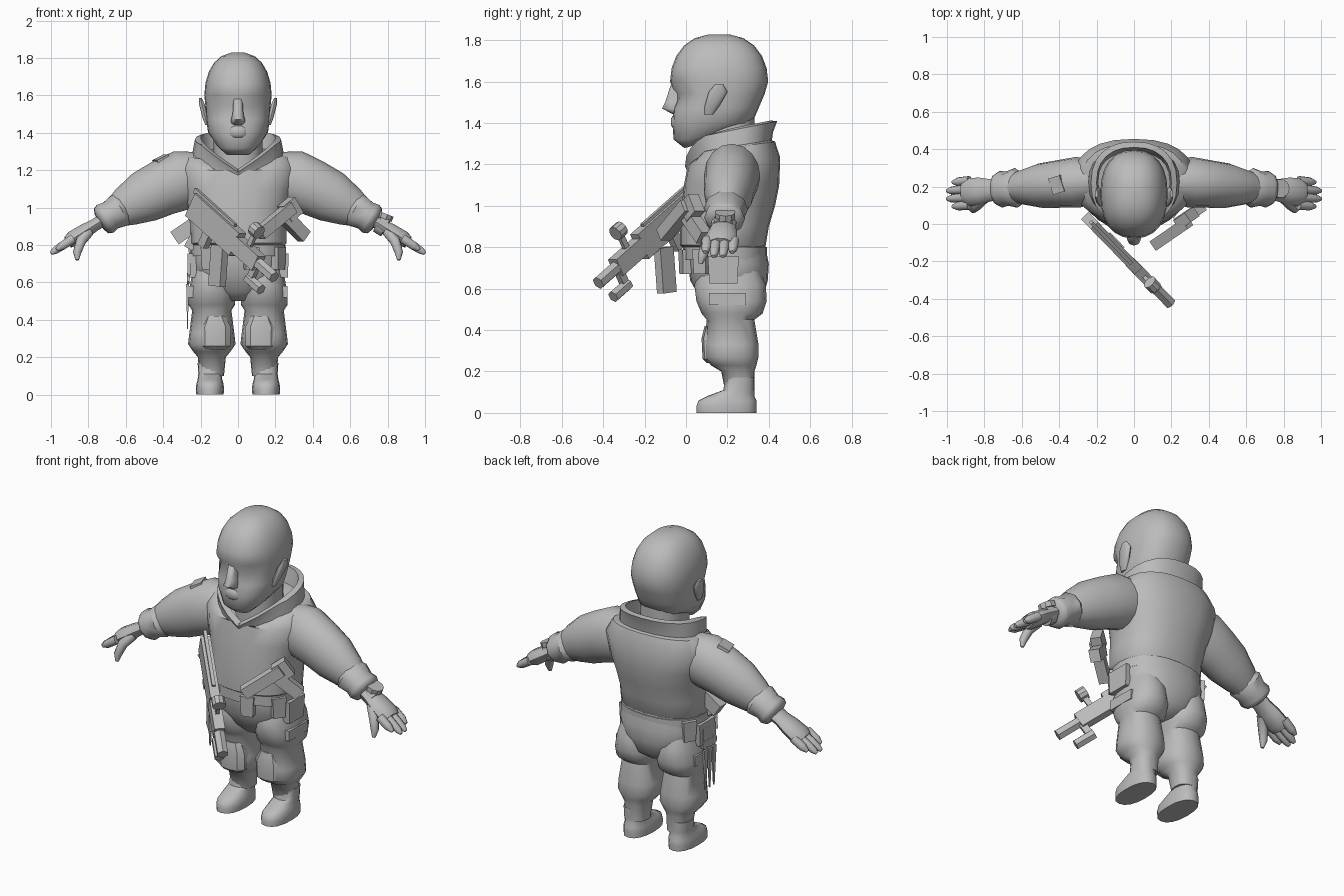
import bpy, bmesh, math
from mathutils import Matrix, Vector

if "Cube" in bpy.data.objects:
    bpy.data.objects.remove(bpy.data.objects["Cube"], do_unlink=True)

GREY = (.5, .5, .5, 1)
FINE, MEDIUM, COARSE, HEXAGON = 24, 16, 10, 6

material = bpy.data.materials.new("plain grey")
material.use_nodes = True
material.diffuse_color = GREY
material.node_tree.nodes["Principled BSDF"].inputs["Base Color"].default_value = GREY


def finish(name, bm, smooth_angle=None, mirror=False, tweak=None):
    """Turn a bmesh into a named object with material, shading and mirroring."""
    if tweak:
        for vert in bm.verts:
            tweak(vert.co)
    bmesh.ops.recalc_face_normals(bm, faces=bm.faces)
    mesh = bpy.data.meshes.new(name)
    bm.to_mesh(mesh)
    bm.free()
    mesh.materials.append(material)
    part = bpy.data.objects.new(name, mesh)
    bpy.context.collection.objects.link(part)
    if mirror:
        part.modifiers.new("Mirror", "MIRROR")
    if smooth_angle:
        bpy.ops.object.select_all(action="DESELECT")
        part.select_set(True)
        bpy.context.view_layer.objects.active = part
        bpy.ops.object.shade_smooth_by_angle(angle=math.radians(smooth_angle))


def skin(rings, cap=True):
    """Join a list of point rings with quads and close the ends."""
    bm = bmesh.new()
    rows = [[bm.verts.new(point) for point in ring] for ring in rings]
    for low, high in zip(rows, rows[1:]):
        for i in range(len(low)):
            bm.faces.new((low[i - 1], low[i], high[i], high[i - 1]))
    if cap:
        bm.faces.new(rows[0])
        bm.faces.new(rows[-1])
    return bm


def circle(sides):
    return [(math.cos(math.tau * i / sides), math.sin(math.tau * i / sides)) for i in range(sides)]


def squared(value):
    return math.copysign(abs(value) ** .85, value)


def stack(name, levels, sides=MEDIUM, center=0, cap=True, smooth_angle=50, **options):
    """Skin level rings, each given as height, front y, back y and half width."""
    rings = []
    for height, front, back, half in levels:
        middle, depth = (front + back) / 2, (back - front) / 2
        rings.append([(center + half * squared(s), middle - depth * squared(c), height)
                      for c, s in circle(sides)])
    finish(name, skin(rings, cap), smooth_angle, **options)


def tube(name, path, wide=1, sides=COARSE, mirror=True):
    """Skin rings set square to a path of (point, radius) pairs."""
    points = [point for point, radius in path]
    rings = []
    for i, (point, radius) in enumerate(path):
        along = points[min(i + 1, len(points) - 1)] - points[max(i - 1, 0)]
        up = Vector((0, 1, 0)).cross(along).normalized()
        side = along.normalized().cross(up)
        rings.append([point + radius * (side * c * wide + up * s) for c, s in circle(sides)])
    finish(name, skin(rings), smooth_angle=50, mirror=mirror)


def along_arm(name, stations, shift=0, **options):
    """Tube on the drooping centre line of the arm, from (x, radius) stations."""
    path = []
    for x, radius in stations:
        drop = .58 * max(0, x - .25) ** 1.25
        path.append((Vector((x, .25 - .09 * x + shift, 1.16 - drop)), radius))
    tube(name, path, **options)


def box(name, at, size, frame=Matrix(), spin=0, lean=0, taper=1, mirror=False):
    bm = bmesh.new()
    bmesh.ops.create_cube(bm, size=1)
    for vert in bm.verts:
        narrow = taper if vert.co.z < 0 else 1
        vert.co = Vector((vert.co.x * size[0] * narrow, vert.co.y * size[1] * narrow, vert.co.z * size[2]))
    bm.transform(frame @ Matrix.Translation(at) @ Matrix.Rotation(spin, 4, "Z") @ Matrix.Rotation(lean, 4, "Y"))
    finish(name, bm, mirror=mirror)


def rod(name, at, radius, length, axis=(1, 0, 0), frame=Matrix(), sides=HEXAGON):
    bm = bmesh.new()
    bmesh.ops.create_cone(bm, cap_ends=True, segments=sides, radius1=radius, radius2=radius, depth=length)
    turn = Vector(axis).to_track_quat("Z", "Y").to_matrix().to_4x4()
    bm.transform(frame @ Matrix.Translation(at) @ turn)
    finish(name, bm)


# Head: jaw rings, then a rounded cranium; eyes sunken, jaw rising to the back
def face(co):
    if abs(co.z - 1.54) < .01 and .03 < abs(co.x) < .14 and co.y < .1:
        co.y += .025
    if co.z < 1.4:
        co.z += (1.4 - co.z) * min(.7, max(0, co.y * 2.5))


head = [(1.28, -.01, .1, .07), (1.32, -.06, .25, .115), (1.4, -.065, .32, .16),
        (1.47, -.06, .35, .17), (1.54, -.055, .38, .174)]
for step in range(HEXAGON):
    turn = step * math.pi / 11
    spread = math.cos(turn) ** .8
    head.append((1.6 + .23 * math.sin(turn), .16 - .237 * spread, .16 + .237 * spread, .18 * spread))
stack("head", head, FINE, smooth_angle=80, tweak=face)
stack("neck", [(z, .07, .33, .13) for z in (1.15, 1.45)])
stack("nose", [(1.44, -.06, 0, .035), (1.47, -.116, 0, .04), (1.5, -.1, 0, .03), (1.58, -.075, 0, .025)],
      COARSE, smooth_angle=80)
stack("mouth", [(1.37, -.06, 0, .04), (1.39, -.073, 0, .055), (1.42, -.073, 0, .05), (1.44, -.06, 0, .04)],
      smooth_angle=80)


def ear_flare(co):
    co.x += .25 * (co.z - 1.5)


stack("ear", [(1.44, .09, .13, .01), (1.48, .09, .16, .016), (1.55, .11, .2, .016), (1.585, .14, .18, .008)],
      COARSE, center=.18, tweak=ear_flare, mirror=True)


# Jacket with raised shoulders at the back, and an open V collar
def v_cut(co):
    return max(0, 1 - abs(co.x) * 5) if co.y < .16 else 0


def shoulder_rise(co):
    co.z += max(0, co.z - 1.15) * co.y * 1.4
    if co.z > 1.22:
        co.z -= .1 * v_cut(co)


def neckline(co):
    co.z += co.y * .2 - .13 * v_cut(co)


stack("jacket", [(.79, 0, .37, .24), (.81, -.03, .385, .26), (.9, -.03, .4, .26), (1, -.02, .43, .27),
                 (1.1, -.01, .45, .3), (1.2, .01, .455, .325), (1.25, .04, .43, .28), (1.26, .1, .4, .2)],
      FINE, tweak=shoulder_rise)
stack("collar", [(1.2, .03, .41, .25), (1.27, .02, .42, .24), (1.32, -.005, .44, .23), (1.33, .03, .41, .2),
                 (1.22, .07, .38, .19)], FINE, cap=False, smooth_angle=40, tweak=neckline)

# Sleeves, cuffs and hands
along_arm("sleeve", [(.22, .14), (.3, .16), (.4, .15), (.5, .14), (.6, .108), (.66, .08)],
          wide=.85, sides=MEDIUM, mirror=True)
along_arm("cuff", [(.61, .08), (.63, .097), (.68, .083), (.71, .09), (.73, .08), (.74, .05)], wide=1.1)
along_arm("hand", [(.71, .036), (.77, .035), (.82, .042), (.88, .045), (.91, .035)], wide=1.7)
for finger, reach in enumerate((.97, 1, 1, .97)):
    along_arm("finger", [(.88, .026), (.94, .024), (reach - .02, .02), (reach, .01)],
              shift=.06 - finger * .043)
tube("thumb", [(Vector((.8, .14, .87)), .03), (Vector((.84, .1, .82)), .028),
               (Vector((.86, .08, .76)), .023), (Vector((.86, .07, .72)), .01)])
along_arm("watch_band", [(.75, .055), (.79, .055)], mirror=False)
rod("watch_face", (.78, .19, .955), .05, .03, axis=(.4, 0, 1), sides=COARSE)
box("arm_pocket", (-.41, .21, 1.255), (.07, .09, .03), spin=.3, lean=-.45)

# Trousers, belt, knee pads and boots
stack("hips", [(.5, .12, .3, .06), (.55, .07, .37, .16), (.64, .02, .395, .24), (.72, .01, .4, .25),
               (.82, 0, .38, .24)], FINE)
stack("belt", [(z, -.015, .39, .255) for z in (.74, .8)], FINE)
stack("trouser_leg", [(.7, .08, .35, .09), (.62, .04, .385, .11), (.54, .05, .39, .125), (.48, .075, .37, .125),
                      (.45, .1, .33, .105), (.33, .09, .35, .12), (.27, .09, .35, .127), (.23, .12, .34, .1),
                      (.2, .17, .33, .075), (.1, .19, .33, .065)], center=.14, mirror=True)
stack("knee_pad", [(.24, .1, .2, .06), (.26, .08, .2, .085), (.36, .075, .2, .088), (.42, .09, .2, .055)],
      COARSE, center=.122, smooth_angle=35, mirror=True)
stack("boot", [(0, .05, .34, .073), (.03, .05, .34, .076), (.06, .06, .34, .072), (.08, .1, .33, .066),
               (.11, .18, .33, .062), (.17, .19, .33, .066)], center=.15, mirror=True)
box("thigh_pocket", (.245, .18, .69), (.05, .15, .13), taper=.9, mirror=True)
box("thigh_patch", (.245, .2, .55), (.04, .18, .06), mirror=True)

# Pouches set around the belt, side radio and hanging tools
for turn in (-.6, -1.3, -2.2, 2.6):
    box("belt_pouch", (.26 * math.cos(turn), .19 + .2 * math.sin(turn), .73), (.05, .08, .12),
        spin=turn, taper=.85)
box("hip_radio", (-.29, .16, .87), (.12, .06, .08), lean=-.6)
box("hip_radio_grip", (-.24, .13, .83), (.05, .05, .11), lean=.5)
box("tool_hanger", (-.26, .16, .68), (.02, .12, .08))
for y in (.12, .16, .2):
    box("tool_blade", (-.27, y, .47), (.014, .035, .24), taper=.3)
    rod("tool_handle", (-.265, y, .62), .03, .014)

# Pistol carried across the left of the belly
box("pistol_slide", (.2, -.05, .93), (.25, .06, .065), spin=.6, lean=-.6)
box("pistol_grip", (.3, .05, .9), (.17, .06, .07), spin=.6, lean=.7)
box("pistol_holster", (.28, .03, .99), (.09, .06, .1), spin=.6, lean=-.6)

# Rifle slung across the chest, built in a frame with x along the barrel
butt, muzzle = Vector((-.22, 0, 1)), Vector((.19, -.42, .63))
barrel = (muzzle - butt).normalized()
side = Vector((0, 0, 1)).cross(barrel).normalized()
gun = Matrix.Translation(butt) @ Matrix((barrel, side, barrel.cross(side))).transposed().to_4x4()
for part, along, up, length, width, height in (
        ("receiver", .17, 0, .4, .055, .14), ("handguard", .46, 0, .2, .06, .09),
        ("top_rail", .12, .07, .36, .02, .03), ("rear_grip", .15, -.1, .05, .04, .1),
        ("lamp_bracket", .55, -.06, .04, .03, .08), ("sight_post", .45, .08, .03, .02, .1)):
    box("rifle_" + part, (along, 0, up), (length, width, height), frame=gun)
box("rifle_magazine", (-.105, -.1, .69), (.09, .045, .22), spin=-.8, lean=.1)
rod("rifle_barrel", (.61, 0, 0), .033, .18, frame=gun)
rod("rifle_lamp", (.59, 0, -.11), .03, .12, frame=gun)
rod("rifle_sight", (.45, 0, .14), .038, .05, frame=gun, sides=COARSE)
